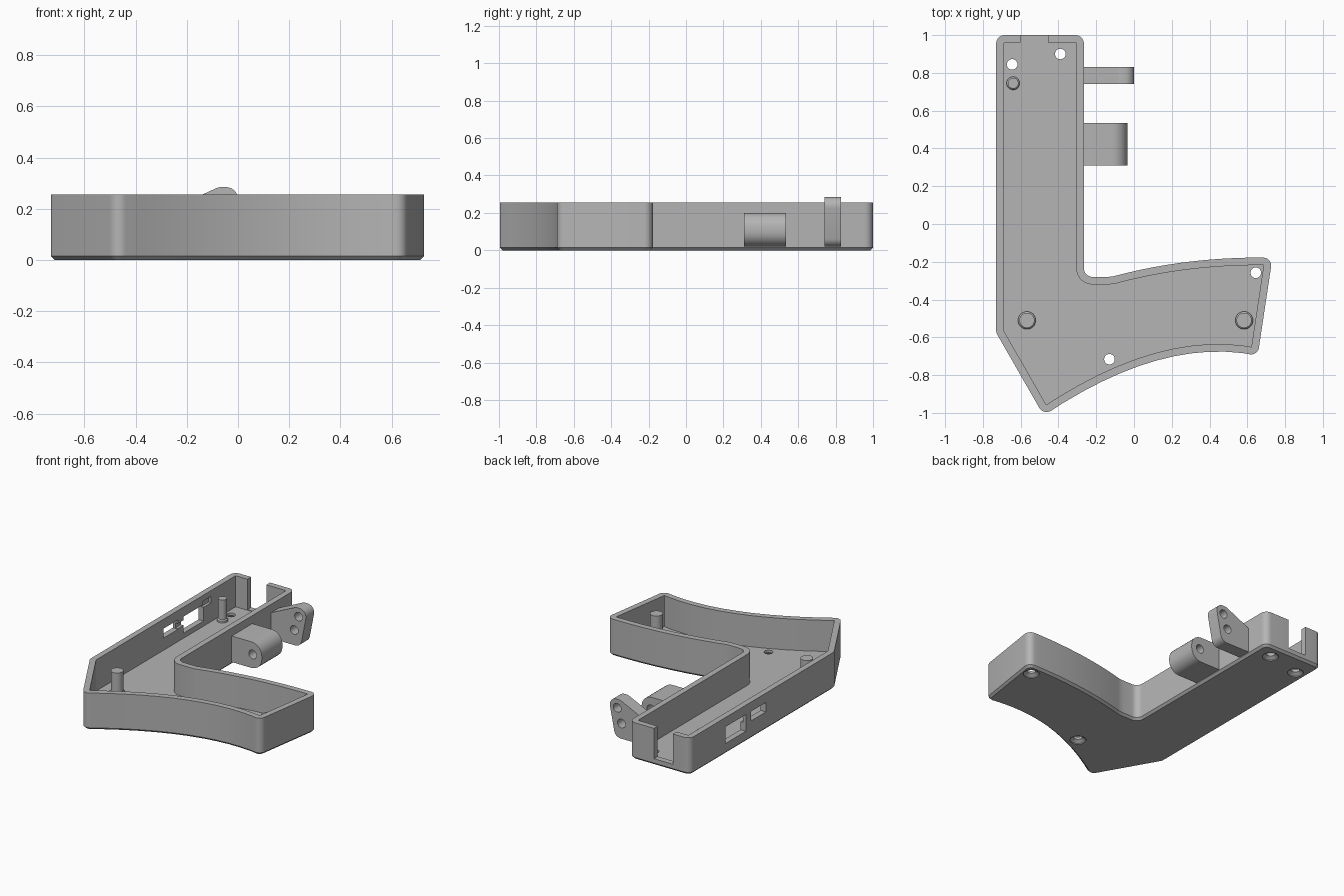
import bpy, bmesh, math
from mathutils import Vector

if "Cube" in bpy.data.objects:
    bpy.data.objects.remove(bpy.data.objects["Cube"], do_unlink=True)

grey = bpy.data.materials.new("plain_grey")
grey.use_nodes = True
COLOUR = (0.46, 0.46, 0.46, 1)
grey.diffuse_color = COLOUR
grey.node_tree.nodes["Principled BSDF"].inputs["Base Color"].default_value = COLOUR

HEIGHT, FLOOR, WALL, CHAMFER = 0.255, 0.04, 0.04, 0.015


def fillet(corners, steps=7):
    """Closed outline from (x, y, radius) corners, with rounded corners."""
    out = []
    for i, (x, y, r) in enumerate(corners):
        p = Vector((x, y))
        if r == 0:
            out.append(p)
            continue
        a = (Vector(corners[i - 1][:2]) - p).normalized()
        b = (Vector(corners[(i + 1) % len(corners)][:2]) - p).normalized()
        half = a.angle(b) / 2
        centre = p + (a + b).normalized() * (r / math.sin(half))
        start = p + a * (r / math.tan(half)) - centre
        end = p + b * (r / math.tan(half)) - centre
        sweep = start.angle_signed(end)
        for k in range(steps + 1):
            t = -sweep * k / steps
            c, s = math.cos(t), math.sin(t)
            out.append(centre + Vector((start.x * c - start.y * s, start.x * s + start.y * c)))
    return out


def inset(points, d):
    """Move a counter-clockwise outline inwards by d."""
    out = []
    for i, p in enumerate(points):
        e1 = (p - points[i - 1]).normalized()
        e2 = (points[(i + 1) % len(points)] - p).normalized()
        n1, n2 = Vector((-e1.y, e1.x)), Vector((-e2.y, e2.x))
        m = (n1 + n2).normalized()
        out.append(p + m * (d / m.dot(n1)))
    return out


def bezier(a, c, b, n):
    """Inner points of a quadratic curve, as unrounded corners."""
    a, c, b = Vector(a), Vector(c), Vector(b)
    pts = [a * (1 - t) ** 2 + c * 2 * t * (1 - t) + b * t * t for t in (k / n for k in range(1, n))]
    return [(p.x, p.y, 0) for p in pts]


def loft(name, rings):
    """Skin a stack of rings of 3D points and cap both ends."""
    bm = bmesh.new()
    loops = [[bm.verts.new(p) for p in ring] for ring in rings]
    for low, high in zip(loops, loops[1:]):
        for i in range(len(low)):
            j = (i + 1) % len(low)
            bm.faces.new((low[i], low[j], high[j], high[i]))
    bm.faces.new(loops[0][::-1])
    bm.faces.new(loops[-1])
    bmesh.ops.recalc_face_normals(bm, faces=bm.faces)
    mesh = bpy.data.meshes.new(name)
    bm.to_mesh(mesh)
    bm.free()
    mesh.materials.append(grey)
    ob = bpy.data.objects.new(name, mesh)
    bpy.context.collection.objects.link(ob)
    return ob


def lathe(name, x, y, profile, sides=32):
    """Turned part on a vertical axis from (radius, z) steps."""
    angles = [2 * math.pi * k / sides for k in range(sides)]
    return loft(name, [[(x + r * math.cos(a), y + r * math.sin(a), z) for a in angles]
                       for r, z in profile])


def slab(name, outline, y0, y1):
    """Extrude an x-z outline along y."""
    return loft(name, [[(p[0], y, p[1]) for p in outline] for y in (y0, y1)])


def box(name, x0, x1, y0, y1, z0, z1):
    return slab(name, [(x0, z0), (x1, z0), (x1, z1), (x0, z1)], y0, y1)


def activate(ob):
    bpy.ops.object.select_all(action='DESELECT')
    ob.select_set(True)
    bpy.context.view_layer.objects.active = ob


def cut(ob, cutters):
    """Subtract each cutter, then discard it."""
    activate(ob)
    for c in cutters:
        c.hide_render = True
        mod = ob.modifiers.new("cut", 'BOOLEAN')
        mod.operation, mod.solver, mod.object = 'DIFFERENCE', 'EXACT', c
        bpy.ops.object.modifier_apply(modifier=mod.name)
        bpy.data.objects.remove(c, do_unlink=True)


def pin_hole(x, z, r, y0, y1):
    angles = [2 * math.pi * k / 32 for k in range(32)]
    return slab("pin_cutter", [(x + r * math.cos(a), z + r * math.sin(a)) for a in angles], y0, y1)


# Tray outline: straight arm, pointed heel and curved grip
heel, toe_low = (-0.478, -1.014), (0.655, -0.697)
toe_high, grip_end = (0.733, -0.178), (-0.12, -0.28)
outline = fillet(
    [(-0.73, 1.0, 0.045), (-0.73, -0.575, 0.06), (*heel, 0.045)]
    + bezier(heel, (0.15, -0.59), toe_low, 12)
    + [(*toe_low, 0.042), (*toe_high, 0.042)]
    + bezier(toe_high, (0.28, -0.17), grip_end, 11)
    + [(*grip_end, 0.2), (-0.265, -0.28, 0.045), (-0.265, 1.0, 0.045)])

# Open tray with chamfered underside
steps = [(CHAMFER, 0), (0, CHAMFER), (0, HEIGHT), (WALL, HEIGHT), (WALL, FLOOR)]
tray = loft("tray", [[(p.x, p.y, z) for p in inset(outline, d)] for d, z in steps])

# Cable slot, side windows and shallow inner recesses
cutters = [
    box("slot_cutter", -0.6, -0.455, 0.95, 1.05, 0.045, 0.3),
    box("window_cutter", -0.8, -0.66, 0.39, 0.61, 0.075, 0.19),
    box("window_cutter", -0.8, -0.66, 0.17, 0.33, 0.125, 0.19),
    box("recess_cutter", -0.71, -0.66, 0.32, 0.40, 0.13, 0.165),
    box("recess_cutter", -0.71, -0.66, 0.60, 0.69, 0.17, 0.215),
]
# Countersunk screw holes
for x, y in [(-0.645, 0.845), (-0.39, 0.9), (0.645, -0.258), (-0.13, -0.716)]:
    cutters.append(lathe("screw_cutter", x, y,
                         [(0.052, -0.01), (0.052, 0.005), (0.028, 0.022), (0.028, 0.1)]))
cut(tray, cutters)

# Standing posts with a stepped foot
posts = []
for name, x, y, r in [("heel_post", -0.567, -0.51, 0.04), ("toe_post", 0.583, -0.51, 0.04),
                      ("arm_post", -0.64, 0.745, 0.028)]:
    posts.append(lathe(name, x, y, [(r + 0.007, FLOOR - 0.01), (r + 0.007, FLOOR + 0.012),
                                    (r, FLOOR + 0.02), (r, 0.195)]))

# Tall lug with two pin holes
tall = fillet([(-0.28, 0.02, 0), (-0.04, 0.02, 0.05), (0.012, 0.285, 0.05),
               (-0.075, 0.285, 0.06), (-0.28, 0.19, 0)])
tall_lug = slab("tall_lug", tall, 0.74, 0.83)
cut(tall_lug, [pin_hole(-0.055, 0.225, 0.03, 0.7, 0.9), pin_hole(-0.088, 0.125, 0.03, 0.7, 0.9)])

# Wide lug with one pin hole
wide = fillet([(-0.28, 0.02, 0), (-0.035, 0.02, 0.08), (-0.035, 0.2, 0.08), (-0.28, 0.2, 0)])
wide_lug = slab("wide_lug", wide, 0.31, 0.535)
cut(wide_lug, [pin_hole(-0.105, 0.115, 0.03, 0.25, 0.6)])

for ob in [tray, tall_lug, wide_lug] + posts:
    activate(ob)
    bpy.ops.object.shade_smooth_by_angle(angle=math.radians(30))
